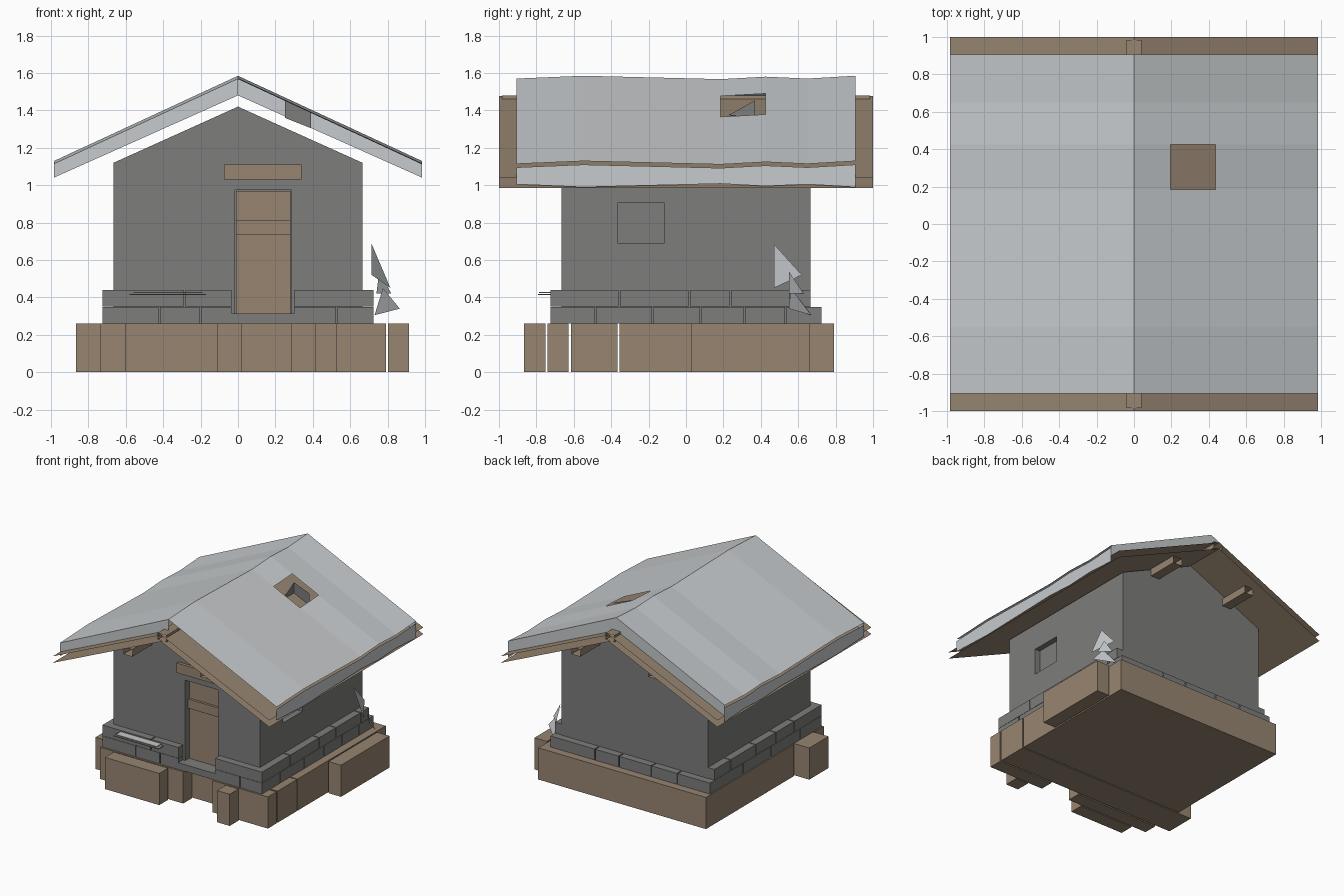
import bpy
import random

random.seed(4)
cube = bpy.data.objects.get("Cube")
if cube:
    bpy.data.objects.remove(cube, do_unlink=True)


def material(name, r, g, b):
    m = bpy.data.materials.new(name)
    m.use_nodes = True
    m.diffuse_color = (r, g, b, 1)
    bsdf = next(n for n in m.node_tree.nodes if n.type == 'BSDF_PRINCIPLED')
    bsdf.inputs["Base Color"].default_value = (r, g, b, 1)
    return m


WOOD = material("warm brown", 0.31, 0.235, 0.165)
STONE = material("stone grey", 0.205, 0.205, 0.2)
SNOW = material("snow white", 0.57, 0.595, 0.61)


def mesh(name, verts, faces, mat):
    me = bpy.data.meshes.new(name)
    me.from_pydata(verts, [], faces)
    me.materials.append(mat)
    ob = bpy.data.objects.new(name, me)
    bpy.context.scene.collection.objects.link(ob)
    return ob


def box(name, x, y, z, mat, ends=True):
    """Box from three (low, high) ranges; open along y without ends."""
    v = [(a, b, c) for a in x for b in y for c in z]
    f = [(0, 1, 3, 2), (4, 6, 7, 5), (0, 2, 6, 4), (1, 5, 7, 3)]
    if ends:
        f += [(0, 4, 5, 1), (2, 3, 7, 6)]
    return mesh(name, v, f, mat)


# Walls: gabled prism
W = 0.665
EAVE, PEAK = 1.12, 1.42
outline = [(-W, 0.26), (W, 0.26), (W, EAVE), (0, PEAK), (-W, EAVE)]
verts = [(x, y, z) for y in (-W, W) for x, z in outline]
faces = [(0, 1, 2, 3, 4), (9, 8, 7, 6, 5)]
faces += [(i, i + 5, (i + 1) % 5 + 5, (i + 1) % 5) for i in range(5)]
walls = mesh("walls", verts, faces, STONE)


def recess(name, x, y, z):
    cutter = box(name, x, y, z, STONE)
    cutter.hide_render = True
    cutter.hide_viewport = True
    cutter.display_type = 'WIRE'
    mod = walls.modifiers.new(name, 'BOOLEAN')
    mod.operation = 'DIFFERENCE'
    mod.solver = 'EXACT'
    mod.object = cutter


# Door and window recesses
recess("door_cutter", (-0.015, 0.285), (-0.8, -0.6), (0.31, 0.975))
recess("window_cutter", (0.62, 0.8), (-0.365, -0.115), (0.69, 0.905))
box("door", (-0.01, 0.28), (-0.615, -0.598), (0.315, 0.97), WOOD)
box("door_slat", (-0.01, 0.28), (-0.635, -0.61), (0.735, 0.81), WOOD)
box("door_lintel", (-0.075, 0.34), (-0.69, -0.66), (1.03, 1.11), WOOD)
box("door_step", (-0.035, 0.3), (-0.725, -0.6), (0.26, 0.315), STONE)

# Bench: thin board with snow on it
box("bench_board", (-0.58, -0.17), (-0.79, -0.69), (0.412, 0.418), WOOD)
box("bench_snow", (-0.56, -0.19), (-0.785, -0.695), (0.424, 0.43), SNOW)

# Foundation blocks
H = (0, 0.26)
for x, y in [((-0.735, 0.79), (-0.355, 0.79)),
             ((-0.865, 0.79), (-0.615, -0.365)),
             ((-0.735, 0.02), (-0.74, -0.628)),
             ((0.285, 0.79), (-0.74, -0.628)),
             ((-0.605, -0.11), (-0.865, -0.75)),
             ((0.415, 0.53), (-0.865, -0.75)),
             ((0.802, 0.915), (0.03, 0.66))]:
    box("foundation_block", x, y, H, WOOD)


def brick_row(start, end, side, along_x, z):
    """Row of bricks of uneven length against one wall."""
    depth = sorted((side * W, side * 0.725))
    a = start
    while a < end - 0.01:
        b = a + random.uniform(0.2, 0.4)
        if end - b < 0.1:
            b = end
        span = (a, b - 0.008 if b < end else b)
        x, y = (span, depth) if along_x else (depth, span)
        box("plinth_brick", x, y, z, STONE)
        a = b


# Plinth courses
low, high = (0.26, 0.35), (0.352, 0.44)
for course in (low, high):
    brick_row(-W, -0.035, -1, True, course)
    brick_row(0.3, W, -1, True, course)
    for side in (-1, 1):
        brick_row(-0.725, W, side, False, course)
brick_row(-0.725, 0.725, 1, True, low)

# Roof boards: two open layers
R, SLOPE = 0.985, 0.445
for name, top in (("roof_boards", 1.478), ("roof_lining", 1.424)):
    drop = top - SLOPE * R
    mesh(name, [(x, y, z) for y in (-1, 1)
                for x, z in ((-R, drop), (0, top), (R, drop))],
         [(0, 1, 4, 3), (1, 2, 5, 4)], WOOD)

# Ridge beam and purlins, open at the ends
box("ridge_beam", (-0.04, 0.04), (-0.985, 0.985), (1.425, 1.48), WOOD, False)
for s in (-1, 1):
    for end in (-1, 1):
        y = sorted((end * W, end * 0.93))
        box("purlin", (s * 0.35 - 0.04, s * 0.35 + 0.04), y,
            (1.19, 1.25), WOOD, False)

# Snow blanket: wavy sheet with an opening for the chimney
ys = [-0.905, -0.55, 0.185, 0.425, 0.65, 0.905]
ridge = [1.57, 1.585, 1.567, 1.58, 1.57, 1.585]
xs = [-R, 0, 0.195, 0.435, R]
n = len(xs)
verts = [(x, y, r - 0.463 * abs(x)) for y, r in zip(ys, ridge) for x in xs]
faces = [(j * n + i, j * n + i + 1, (j + 1) * n + i + 1, (j + 1) * n + i)
         for j in range(len(ys) - 1) for i in range(n - 1)
         if (i, j) != (2, 2)]
mesh("roof_snow", verts, faces, SNOW)

# Snow skirts along the eaves and strips on the gables
for s in (-1, 1):
    verts = []
    for y, r in zip(ys, ridge):
        wave = r - 1.575
        verts += [(s * R, y, 1.1 + wave), (s * R, y, 1.0 - wave)]
    mesh("eave_snow", verts,
         [(i, i + 1, i + 3, i + 2) for i in range(0, len(verts) - 2, 2)], SNOW)
    for y, r in ((ys[0], ridge[0]), (ys[-1], ridge[-1])):
        if s == 1 and y < 0:
            continue
        mesh("gable_snow", [(0, y, r), (s * R, y, r - 0.463 * R),
                            (s * R, y, 1.04), (0, y, 1.48)],
             [(0, 1, 2, 3)], SNOW)

# Chimney stub in the roof opening
mesh("chimney_stub",
     [(0.25, 0.37, 1.36), (0.39, 0.37, 1.305), (0.39, 0.37, 1.4),
      (0.25, 0.37, 1.455), (0.25, 0.23, 1.375)],
     [(0, 1, 2, 3), (0, 3, 4)], STONE)

# Small leaning snowy tree beside the right wall
for apex, a, b in [((0.715, 0.47, 0.685), (0.815, 0.47, 0.45), (0.715, 0.62, 0.52)),
                   ((0.755, 0.55, 0.54), (0.82, 0.55, 0.42), (0.74, 0.63, 0.42)),
                   ((0.775, 0.56, 0.45), (0.865, 0.55, 0.34), (0.73, 0.67, 0.305))]:
    mesh("snowy_branch", [apex, a, b], [(0, 1, 2)], SNOW)
